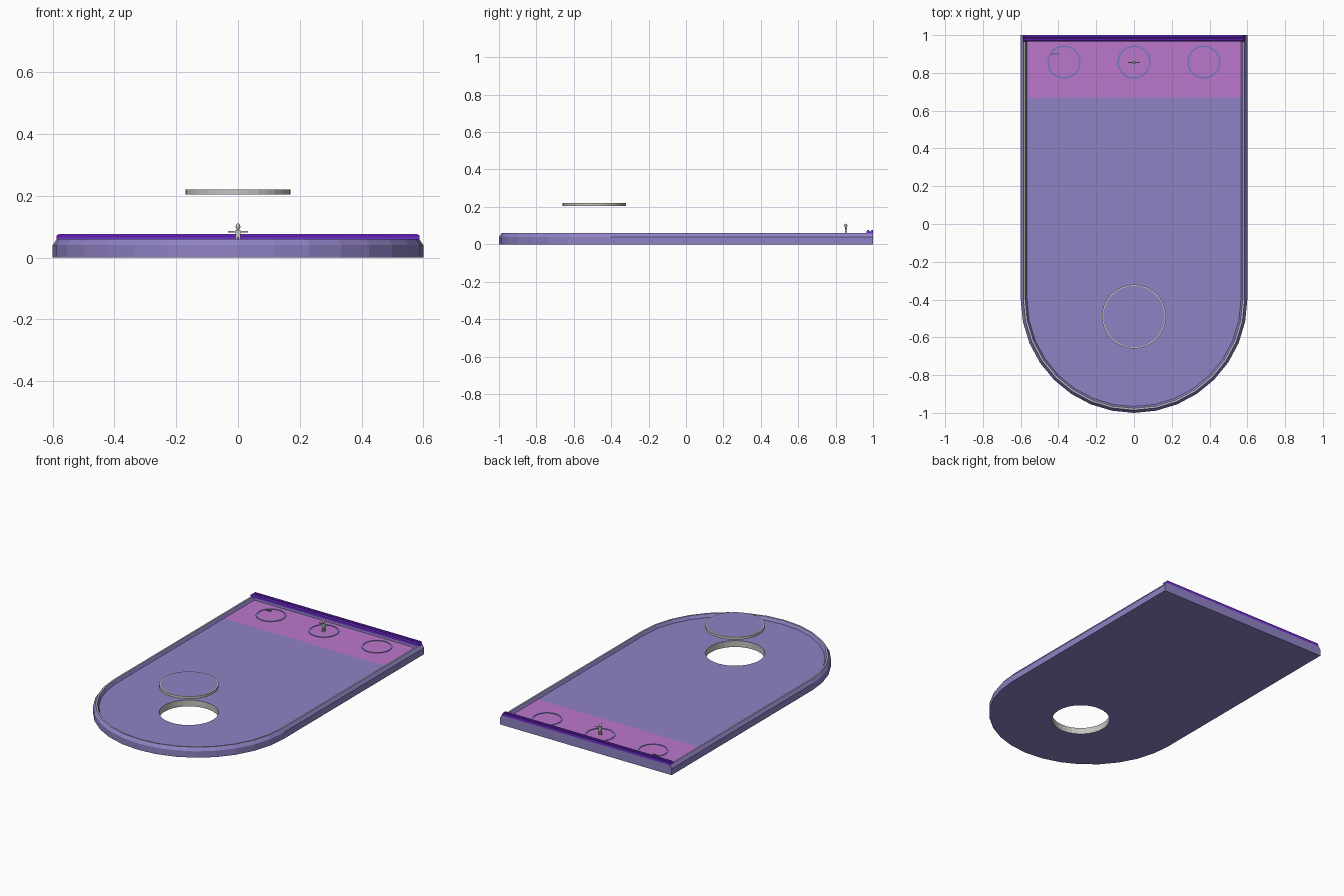
import bpy, bmesh, math
from mathutils import Vector, Matrix

cube = bpy.data.objects.get("Cube")
if cube:
    bpy.data.objects.remove(cube)


def material(name, r, g, b):
    m = bpy.data.materials.new(name)
    m.use_nodes = True
    m.diffuse_color = (r, g, b, 1)
    m.node_tree.nodes["Principled BSDF"].inputs["Base Color"].default_value = (r, g, b, 1)
    return m


LILAC = material("lilac", 0.28, 0.225, 0.56)
PINK = material("orchid pink", 0.50, 0.18, 0.60)
VIOLET = material("deep violet", 0.16, 0.025, 0.62)
GREY = material("light grey", 0.55, 0.55, 0.53)
BLUE = material("slate blue", 0.17, 0.19, 0.50)
DARK = material("dark grey", 0.12, 0.12, 0.13)

FLOOR = 0.04
RIM = 0.06
HOLE = Vector((0, -0.49, 0))
HOLE_R = 0.17


def finish(name, bm, mats):
    bmesh.ops.recalc_face_normals(bm, faces=bm.faces)
    mesh = bpy.data.meshes.new(name)
    bm.to_mesh(mesh)
    bm.free()
    for m in mats:
        mesh.materials.append(m)
    ob = bpy.data.objects.new(name, mesh)
    bpy.context.collection.objects.link(ob)
    return ob


def outline(inset, z, back, steps=16):
    """Tongue shape: half circle at the front, straight sides, square back."""
    r = 0.6 - inset
    arc = [Vector((r * math.cos(a), -0.4 + r * math.sin(a), z))
           for a in (math.pi + math.pi * i / steps for i in range(steps + 1))]
    return arc + [Vector((r, back, z)), Vector((-r, back, z))]


def circle(centre, r, z, n=32):
    return [Vector((centre[0] + r * math.cos(2 * math.pi * i / n),
                    centre[1] + r * math.sin(2 * math.pi * i / n), z)) for i in range(n)]


def loft(bm, loops, mat_of=lambda i: 0):
    """Bridge matching point loops and return their vertices."""
    rings = [[bm.verts.new(p) for p in loop] for loop in loops]
    for k in range(len(rings) - 1):
        a, b = rings[k], rings[k + 1]
        for i in range(len(a)):
            j = (i + 1) % len(a)
            bm.faces.new((a[i], a[j], b[j], b[i])).material_index = mat_of(k)
    return rings


def fill_between(bm, outer, inner):
    edges = [bm.edges.get((ring[i - 1], ring[i])) for ring in (outer, inner) for i in range(len(ring))]
    res = bmesh.ops.triangle_fill(bm, edges=edges, use_beauty=True, normal=(0, 0, 1))
    return [g for g in res["geom"] if isinstance(g, bmesh.types.BMFace)]


# Platform: bevelled rim, recessed floor, round hole through it
bm = bmesh.new()
rim = loft(bm, [outline(0, 0, 1), outline(0, FLOOR, 1), outline(0.014, RIM, 1),
                outline(0.017, RIM, 0.972), outline(0.024, RIM, 0.971),
                outline(0.034, FLOOR, 0.97)], lambda k: 1 if k == 3 else 0)
hole = loft(bm, [circle(HOLE, HOLE_R, 0), circle(HOLE, HOLE_R, FLOOR)], lambda k: 1)
fill_between(bm, rim[0], hole[0])
floor = fill_between(bm, rim[-1], hole[-1])
geom = set(floor)
for f in floor:
    geom.update(f.verts)
    geom.update(f.edges)
bmesh.ops.bisect_plane(bm, geom=list(geom), plane_co=(0, 0.67, 0), plane_no=(0, 1, 0))
# Pink band on the back of the floor
for f in bm.faces:
    c = f.calc_center_median()
    if c.y > 0.67 and all(abs(v.co.z - FLOOR) < 1e-4 for v in f.verts):
        if all(abs(v.co.x) < 0.567 and v.co.y < 0.971 for v in f.verts):
            f.material_index = 2
finish("platform", bm, [LILAC, GREY, PINK])

# Back bar: grooved profile swept along x, with tapered ends
profile = [(0.966, RIM - 0.004), (0.966, 0.07), (0.971, 0.076), (0.979, 0.076), (0.982, 0.069),
           (0.988, 0.069), (0.991, 0.076), (1.0, 0.076), (1.0, RIM - 0.004)]
bm = bmesh.new()
ends = [[Vector((s * (0.588 if z < 0.072 else 0.58), y, z)) for y, z in profile] for s in (-1, 1)]
bar = loft(bm, ends)
for ring in bar:
    bm.faces.new(ring)
finish("back_bar", bm, [VIOLET])

# Floating lid: grey disc with a lilac inset top
bm = bmesh.new()
lid = loft(bm, [circle(HOLE, HOLE_R, 0.204), circle(HOLE, HOLE_R, 0.22),
                circle(HOLE, HOLE_R - 0.007, 0.22)])
bm.faces.new(lid[0])
bm.faces.new(lid[-1]).material_index = 1
finish("hole_lid", bm, [GREY, LILAC])

# Three marker rings on the pink band
for side, x in (("right", -0.37), ("middle", 0), ("left", 0.37)):
    c = (x, 0.857)
    bm = bmesh.new()
    loops = [circle(c, 0.088, FLOOR), circle(c, 0.088, FLOOR + 0.003),
             circle(c, 0.080, FLOOR + 0.003), circle(c, 0.080, FLOOR)]
    loft(bm, loops)
    finish(side + "_marker_ring", bm, [BLUE])


def box(bm, centre, size):
    bmesh.ops.create_cube(bm, size=1, matrix=Matrix.Translation(centre) @ Matrix.Diagonal((*size, 1)))


# Small dash beside the right marker
bm = bmesh.new()
box(bm, (-0.42, 0.9, FLOOR + 0.002), (0.042, 0.005, 0.004))
finish("floor_dash", bm, [DARK])

# Small standing figure with arms held out
bm = bmesh.new()
Y = 0.855
box(bm, (0, Y, 0.077), (0.016, 0.009, 0.024))
for s in (-1, 1):
    box(bm, (s * 0.0045, Y, 0.0535), (0.007, 0.008, 0.027))
    box(bm, (s * 0.0045, Y - 0.003, 0.0415), (0.007, 0.014, 0.003))
    box(bm, (s * 0.02, Y, 0.084), (0.026, 0.005, 0.005))
bmesh.ops.create_uvsphere(bm, u_segments=12, v_segments=8, radius=0.009,
                          matrix=Matrix.Translation((0, Y - 0.001, 0.1)) @ Matrix.Diagonal((0.85, 1, 1.15, 1)))
finish("figure", bm, [GREY])
